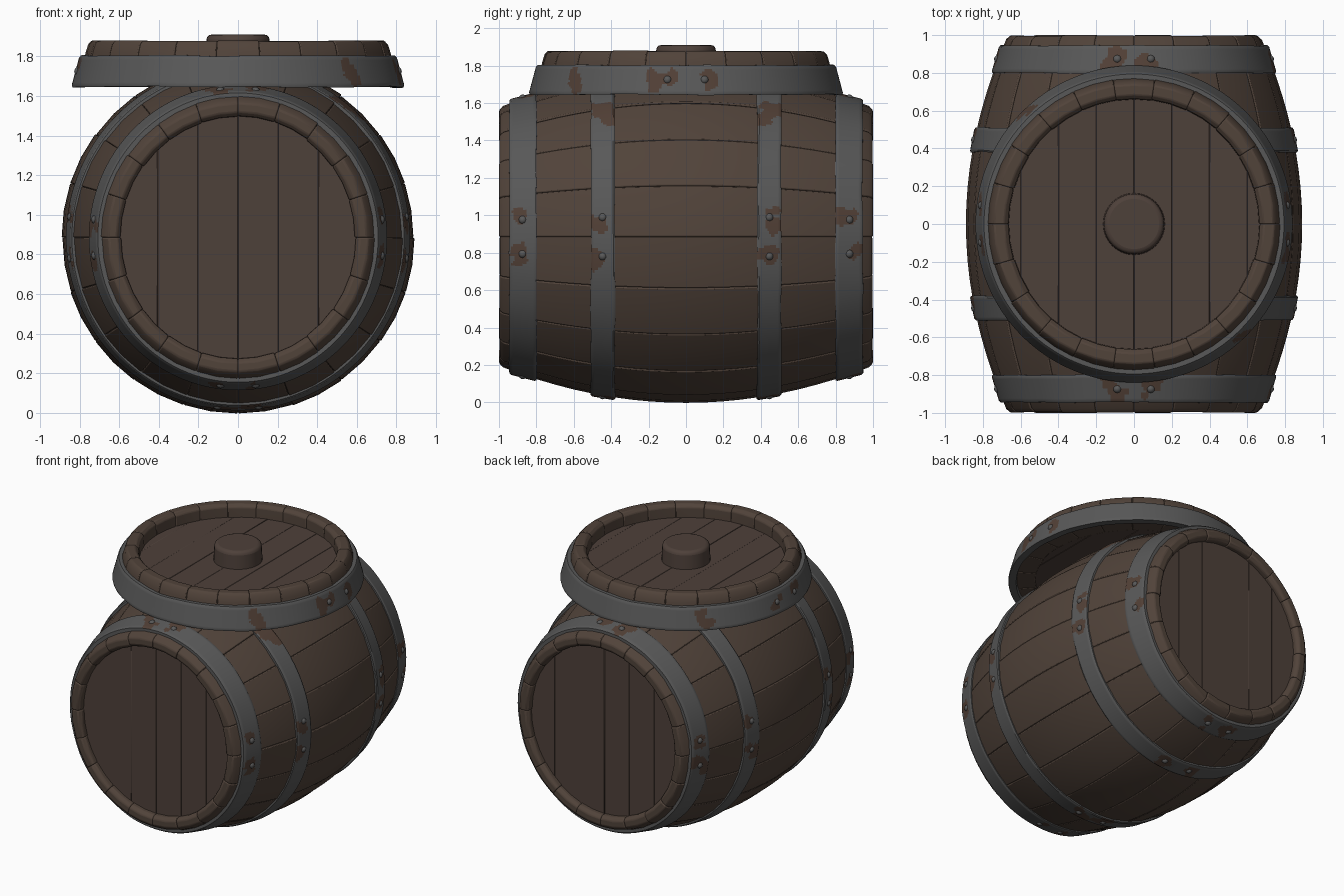
import bpy, bmesh, math, random
from mathutils import Vector, noise

if "Cube" in bpy.data.objects:
    bpy.data.objects.remove(bpy.data.objects["Cube"])

random.seed(4)
CZ = 0.885  # height of the lying barrel's axis


def mat(name, rgb):
    m = bpy.data.materials.new(name)
    m.diffuse_color = (*rgb, 1)
    m.use_nodes = True
    m.node_tree.nodes["Principled BSDF"].inputs["Base Color"].default_value = m.diffuse_color
    return m


STAVE = mat("stave wood", (0.082, 0.056, 0.042))
HEAD = mat("head wood", (0.076, 0.052, 0.042))
IRON = mat("iron", (0.098, 0.098, 0.098))
RUST = mat("rust", (0.084, 0.051, 0.037))


def lying(r, a, h):      # axis along y, ends slightly taller than wide
    return Vector((r * math.cos(a) * (1 - 0.035 * h * h), h, CZ + r * math.sin(a)))


def upright(r, a, h):    # axis along z
    return Vector((r * math.cos(a), r * math.sin(a), h))


def finish(name, bm, mats, bevel=0, seg=2, clamp=True):
    bmesh.ops.recalc_face_normals(bm, faces=bm.faces)
    me = bpy.data.meshes.new(name)
    bm.to_mesh(me)
    bm.free()
    ob = bpy.data.objects.new(name, me)
    bpy.context.collection.objects.link(ob)
    for m in mats:
        me.materials.append(m)
    bpy.ops.object.select_all(action='DESELECT')
    ob.select_set(True)
    bpy.context.view_layer.objects.active = ob
    bpy.ops.object.shade_smooth_by_angle(angle=math.radians(35))
    if bevel:
        b = ob.modifiers.new("bevel", 'BEVEL')
        b.width, b.segments, b.limit_method = bevel, seg, 'ANGLE'
        b.angle_limit = math.radians(35)
        b.use_clamp_overlap = clamp
    return ob


def stave_ring(name, place, profile, count, bevel, jit_r, jit_h, mid):
    """Ring of wedge-shaped staves; profile is a closed (radius, height) loop."""
    bm = bmesh.new()
    step, n, div = math.tau / count, len(profile), 2
    for k in range(count):
        dr = random.uniform(-jit_r, jit_r)
        stretch = 1 - random.uniform(0, jit_h)
        rings = []
        for j in range(div + 1):
            a = (k + j / div) * step
            rings.append([bm.verts.new(place(r + dr, a, mid + (h - mid) * stretch))
                          for r, h in profile])
        for A, B in zip(rings, rings[1:]):
            for i in range(n):
                bm.faces.new((A[i], A[(i + 1) % n], B[(i + 1) % n], B[i]))
        bm.faces.new(rings[0])
        bm.faces.new(rings[-1])
    return finish(name, bm, [STAVE], bevel)


def plank_disc(name, place, radius, width, h0, h1):
    """Round board made of straight planks cut to a circle."""
    bm = bmesh.new()
    count = math.ceil(radius / width)
    for k in range(-count, count):
        x0, x1 = max(k * width, -radius), min((k + 1) * width, radius)
        xs = [x0 + (x1 - x0) * i / 8 for i in range(9)]
        pts = [(x, math.sqrt(max(radius ** 2 - x * x, 4e-4))) for x in xs]
        pts += [(x, -y) for x, y in reversed(pts)]
        d = random.uniform(-0.0015, 0.0015)
        lo, hi = ([bm.verts.new(place(math.hypot(x, y), math.atan2(y, x), h))
                   for x, y in pts] for h in (h0, h1 + d))
        bm.faces.new(lo)
        bm.faces.new(hi)
        for i in range(len(pts)):
            j = (i + 1) % len(pts)
            bm.faces.new((lo[i], lo[j], hi[j], hi[i]))
    return finish(name, bm, [HEAD], 0.002, 1, False)


def hoop(name, place, r0, h0, r1, h1, thick, rivets, streaks=()):
    """Iron hoop with worn rusty patches around its rivets."""
    bm = bmesh.new()
    N, M = 360, 14
    blobs = list(streaks)
    hm, rm = (h0 + h1) / 2, (r0 + r1) / 2
    for d in rivets:
        for _ in range(2):
            blobs.append((d + random.uniform(-3, 3), hm + random.uniform(-.05, .05),
                          random.uniform(.02, .055)))
    rows = []
    for i in range(N):
        a = math.tau * i / N
        c = Vector((math.cos(a) * 4, math.sin(a) * 4, h0 * 9))
        w0, w1 = 0.006 * noise.noise(c), 0.006 * noise.noise(c + Vector((9, 3, 1)))
        row = []
        for j in range(M + 1):
            t = j / M
            r = r0 + (r1 - r0) * t - (0.006 if j in (0, M) else 0)
            h = h0 + w0 + (h1 + w1 - h0 - w0) * t
            row.append(bm.verts.new(place(r, a, h)))
        row.append(bm.verts.new(place(r1 - thick, a, h1 + w1)))
        row.append(bm.verts.new(place(r0 - thick, a, h0 + w0)))
        rows.append(row)
    for i in range(N):
        A, B = rows[i], rows[(i + 1) % N]
        for j in range(M + 3):
            k = (j + 1) % (M + 3)
            f = bm.faces.new((A[j], A[k], B[k], B[j]))
            if j >= M:
                continue
            deg, h = 360 * (i + .5) / N, h0 + (h1 - h0) * (j + .5) / M
            wob = 1 + 0.6 * noise.noise(Vector((deg * .3, h * 22, h0)))
            for bd, bh, size in blobs:
                arc = math.radians((deg - bd + 180) % 360 - 180) * rm
                if math.hypot(arc, h - bh) < size * wob:
                    f.material_index = 1
    finish(name, bm, [IRON, RUST])
    # rivets
    bm = bmesh.new()
    for d in rivets:
        v = bmesh.ops.create_uvsphere(bm, u_segments=12, v_segments=8, radius=0.023)['verts']
        bmesh.ops.translate(bm, verts=v, vec=place(rm - 0.011, math.radians(d), hm))
    finish(name + "_rivets", bm, [IRON])


def bulge(y):
    return 0.888 - 0.198 * y * y


# barrel body: bulging staves with a rim at both ends
ys = [-0.98 + 1.96 * i / 20 for i in range(21)]
body = [(bulge(y), y) for y in ys]
body += [(0.676, 1.0), (0.632, 1.0), (0.612, 0.98), (0.608, 0.88)]
body += [(0.78, 0.4), (0.78, -0.4)]
body += [(0.608, -0.88), (0.612, -0.98), (0.632, -1.0), (0.676, -1.0)]
stave_ring("barrel_staves", lying, body, 20, 0.007, 0.004, 0.006, 0)

# barrel heads
for side, label in ((-1, "front"), (1, "back")):
    plank_disc(label + "_head", lying, 0.62, 0.21, side * 0.90, side * 0.95)

# barrel hoops
pairs = [q + d for q in (0, 90, 180, 270) for d in (-7, 7)]
for s, label in ((-1, "front"), (1, "back")):
    hoop(label + "_end_hoop", lying, 0.773, s * 0.80, 0.736, s * 0.945, 0.05, pairs,
         [(84, s * .85, .04), (97, s * .9, .05), (101, s * .84, .04)])
    hoop(label + "_middle_hoop", lying, 0.874, s * 0.38, 0.852, s * 0.51, 0.05, pairs,
         [(46, s * .40, .05), (52, s * .46, .07), (4, s * .47, .05)])

# lid: staved rim, planked board, hoop and knob
rim = [(0.80, 1.665), (0.768, 1.82), (0.755, 1.862), (0.738, 1.88),
       (0.685, 1.88), (0.664, 1.86), (0.66, 1.76), (0.66, 1.665)]
stave_ring("lid_rim", upright, rim, 22, 0.006, 0.003, 0.02, 1.66)
plank_disc("lid_board", upright, 0.67, 0.2, 1.668, 1.785)
hoop("lid_hoop", upright, 0.842, 1.645, 0.80, 1.803, 0.055, [-7, 7, 173, 187],
     [(-48, 1.76, .035), (-46, 1.72, .04), (-44, 1.68, .035), (-12, 1.72, .06),
      (132, 1.75, .04), (135, 1.70, .04)])

bm = bmesh.new()
v = bmesh.ops.create_cone(bm, cap_ends=True, segments=32, radius1=0.165, radius2=0.158,
                          depth=0.16)['verts']
bmesh.ops.translate(bm, verts=v, vec=(0, 0, 1.83))
finish("lid_knob", bm, [HEAD], 0.025, 3)
